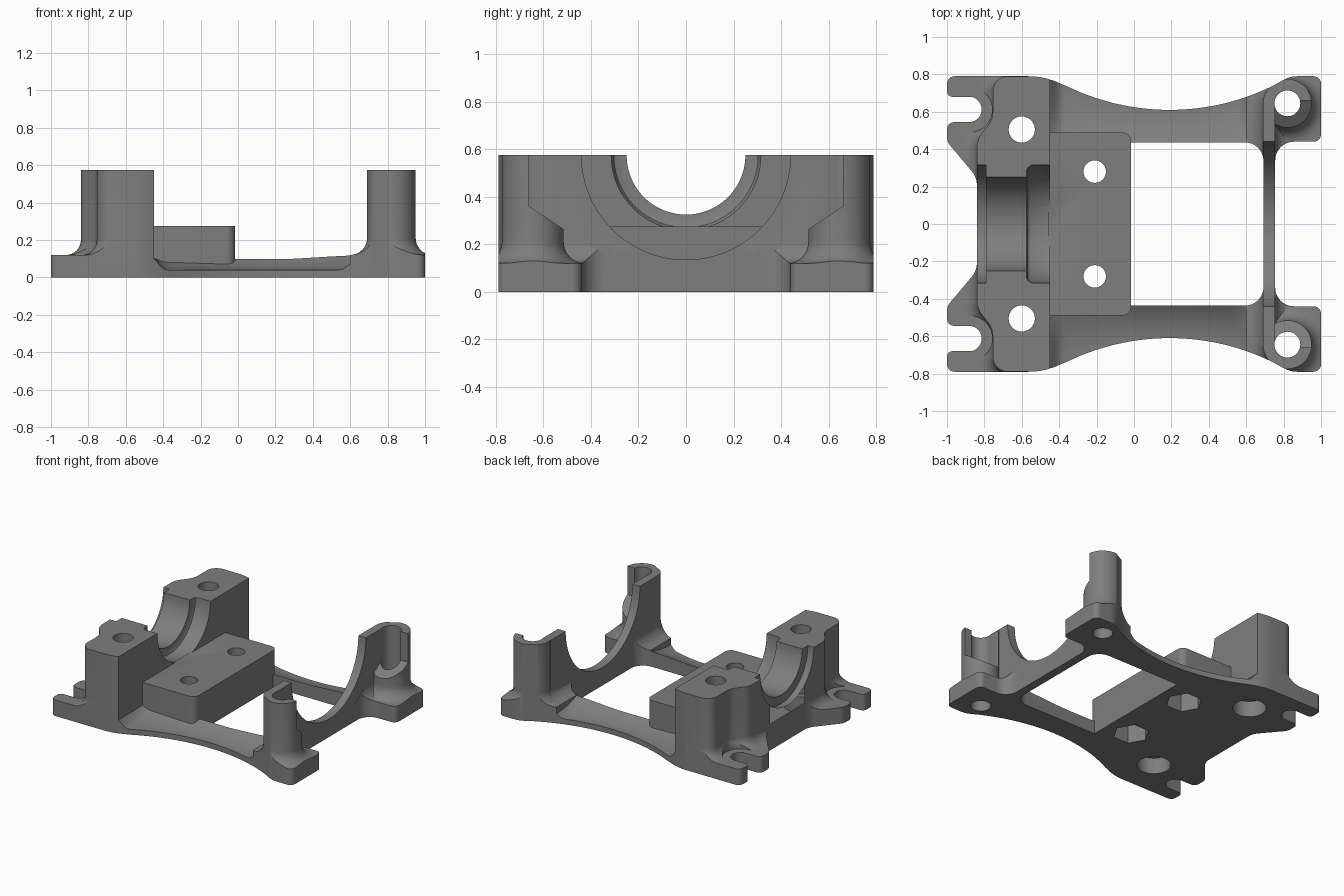
import bpy, bmesh, math
from mathutils import Vector, Matrix

if "Cube" in bpy.data.objects:
    bpy.data.objects.remove(bpy.data.objects["Cube"])

TOP = 0.575      # height of the posts and the saddle
LOW = -0.05      # parts start below the floor and are trimmed flat later


def make(name, rings):
    """Closed solid lofted through rings of equal point count."""
    bm = bmesh.new()
    vs = [[bm.verts.new(p) for p in ring] for ring in rings]
    n = len(rings[0])
    for a, b in zip(vs, vs[1:]):
        for i in range(n):
            j = (i + 1) % n
            bm.faces.new((a[i], a[j], b[j], b[i]))
    bm.faces.new(vs[0][::-1])
    bm.faces.new(vs[-1])
    bmesh.ops.recalc_face_normals(bm, faces=bm.faces)
    me = bpy.data.meshes.new(name)
    bm.to_mesh(me)
    bm.free()
    ob = bpy.data.objects.new(name, me)
    bpy.context.collection.objects.link(ob)
    return ob


def prism(name, poly, z0, z1):
    return make(name, [[(x, y, z) for x, y in poly] for z in (z0, z1)])


def rounded(corners, steps=10):
    """Polygon from (x, y, radius) corners."""
    out = []
    n = len(corners)
    for i, (x, y, r) in enumerate(corners):
        p = Vector((x, y))
        if r == 0:
            out.append((x, y))
            continue
        u = (Vector(corners[i - 1][:2]) - p).normalized()
        v = (Vector(corners[(i + 1) % n][:2]) - p).normalized()
        half = u.angle(v) / 2
        c = p + (u + v).normalized() * (r / math.sin(half))
        t = r / math.tan(half)
        a, b = p + u * t - c, p + v * t - c
        sweep = a.angle_signed(b)          # clockwise positive
        for k in range(steps + 1):
            q = c + Matrix.Rotation(-sweep * k / steps, 2) @ a
            out.append((q.x, q.y))
    return out


def mirrored(half):
    """Close a y > 0 half outline with its mirror image."""
    return half + [(x, -y, r) for x, y, r in reversed(half)]


def circle(x, y, r, n=64, turn=0.0):
    return [(x + r * math.cos(turn + 2 * math.pi * i / n),
             y + r * math.sin(turn + 2 * math.pi * i / n)) for i in range(n)]


def offset(poly, d, xmax):
    area = sum(poly[i - 1][0] * poly[i][1] - poly[i][0] * poly[i - 1][1] for i in range(len(poly)))
    sgn = 1 if area > 0 else -1
    out = []
    for i in range(len(poly)):
        p = Vector(poly[i])
        a = (p - Vector(poly[i - 1])).normalized()
        b = (Vector(poly[(i + 1) % len(poly)]) - p).normalized()
        na, nb = Vector((a.y, -a.x)) * sgn, Vector((b.y, -b.x)) * sgn
        m = (na + nb).normalized()
        q = p + m * (d / max(0.4, m.dot(na)))
        out.append((min(q.x, xmax), q.y))
    return out


def flared(name, poly, z, r, xmax=9):
    """Upright prism with a concave fillet of radius r starting at height z."""
    rings = [[(x, y, LOW) for x, y in offset(poly, r, xmax)]]
    for k in range(9):
        a = k / 8 * math.pi / 2
        rings.append([(x, y, z + r * (1 - math.cos(a)))
                      for x, y in offset(poly, r * (1 - math.sin(a)), xmax)])
    rings.append([(x, y, TOP) for x, y in poly])
    return make(name, rings)


def bore(name, x0, x1, r):
    """Cylinder along x, centred on the top plane."""
    return make(name, [[(x, y, z) for y, z in circle(0, TOP, r, 96)] for x in (x0, x1)])


def rail_edge(x):
    return 0.61 + 1.25 - math.sqrt(1.25 ** 2 - (min(max(x, -0.45), 0.78) - 0.19) ** 2)


def ease(t):
    t = min(max(t, 0), 1)
    return t * t * (3 - 2 * t)


def rail(side):
    rings = []
    for i in range(61):
        x = -0.5 + 1.27 * i / 60
        lift = ease((x - 0.54) / 0.14)
        foot = max(0, 1 - (x + 0.45) / 0.075) if x > -0.45 else 1
        lo = 0.04 + 0.08 * lift + 0.07 * foot ** 2
        hi = max(lo, 0.102 + 0.018 * ease((x - 0.2) / 0.42))
        yo = rail_edge(x)
        sec = [(0.38, LOW), (0.9, LOW), (0.9, lo)]
        for k in range(9):
            t = k / 8
            sec.append((yo + (0.43 - yo) * t, lo + (hi - lo) * t ** 2))
        sec.append((0.38, hi))
        rings.append([(x, side * y, z) for y, z in sec])
    return make("side_rail", rings)


def box(name, x0, x1, y0, y1, z0, z1):
    return prism(name, [(x0, y0), (x1, y0), (x1, y1), (x0, y1)], z0, z1)


# Plan outline of the whole bracket, with slotted feet and waisted sides
arc = [(-0.36 + 1.1 * i / 30, rail_edge(-0.36 + 1.1 * i / 30), 0) for i in range(31)]
outline = rounded(mirrored(
    [(-0.84, 0.25, 0.12), (-1, 0.44, 0.08), (-1, 0.545, 0.04),
     (-0.815, 0.545, 0.066), (-0.815, 0.68, 0.066), (-1, 0.68, 0.03),
     (-1, 0.79, 0.04), (-0.486, 0.79, 0.4)] + arc +
    [(0.835, 0.79, 0.15), (1, 0.79, 0.04), (1, 0.44, 0.04), (0.755, 0.44, 0.1)]))
clip = prism("outline_trim", outline, 0, 1)

# Saddle block and its stepped bearing bores
bracket = box("bearing_bracket", -1.1, -0.45, -0.9, 0.9, LOW, 0.12)
saddle = rounded(mirrored([(-0.84, 0.45, 0.12), (-0.755, 0.56, 0.12),
                           (-0.755, 0.7895, 0.08), (-0.449, 0.7895, 0)]))
saddle_block = flared("saddle_block", saddle, 0.12, 0.08, -0.449)
bores = [
    bore("saddle_bore", -1.1, -0.3, 0.25),
    bore("saddle_step_outer", -1.1, -0.79, 0.315),
    make("saddle_step_inner", [[(x, y, z) for y, z in circle(0, TOP, r, 96)]
                               for x, r in ((-0.575, 0.285), (-0.566, 0.304),
                                            (-0.545, 0.315), (-0.3, 0.315))]),
]

# Other solids: end pads, centre block, cross web, rails, posts
parts = [
    box("end_pads", 0.74, 1.1, -0.9, 0.9, LOW, 0.12),
    prism("centre_block", rounded(mirrored([(-0.46, 0.49, 0), (-0.015, 0.49, 0.05)])), LOW, 0.275),
    flared("cross_web", [(0.69, -0.62), (0.753, -0.62), (0.753, 0.62), (0.69, 0.62)], 0.12, 0.09),
]
for s in (1, -1):
    parts += [rail(s), flared("post", circle(0.82, s * 0.645, 0.13), 0.12, 0.09)]

# Cutters: window, web arch, post pockets, holes
cuts = [
    prism("window", rounded(mirrored([(-0.015, 0.437, 0), (0.692, 0.437, 0.1)])), -0.2, 1),
    bore("web_arch", 0.55, 1.1, 0.44),
]
for s in (1, -1):
    pocket = [(0.66, 0.8), (0.66, 0.36), (0.45, 0.22), (0.3, 0.13), (0.3, 0.8)]
    cuts += [
        make("post_pocket", [[(x, s * y, z) for y, z in pocket] for x in (0.7535, 1.1)]),
        prism("post_hole", circle(0.82, s * 0.645, 0.069), -0.2, 1),
        prism("saddle_hole", circle(-0.6, s * 0.505, 0.07), -0.2, 1),
        prism("saddle_counterbore", circle(-0.6, s * 0.505, 0.115), -0.2, 0.12),
        prism("block_hole", circle(-0.21, s * 0.28, 0.06), -0.2, 1),
        prism("nut_pocket", circle(-0.21, s * 0.28, 0.125, 6), -0.2, 0.15),
        prism("foot_spot_face", circle(-0.88, s * 0.612, 0.122), 0.121, 1),
    ]

# Bore the saddle, merge the rest, trim to the outline, then cut
bpy.context.view_layer.objects.active = bracket
bracket.select_set(True)
steps = ([(saddle_block, 'UNION')] + [(b, 'DIFFERENCE') for b in bores] +
         [(p, 'UNION') for p in parts] + [(clip, 'INTERSECT')] +
         [(c, 'DIFFERENCE') for c in cuts])
for tool, op in steps:
    tool.hide_render = True
    mod = bracket.modifiers.new(op, 'BOOLEAN')
    mod.operation = op
    mod.solver = 'EXACT'
    mod.object = tool
    bpy.ops.object.modifier_apply(modifier=mod.name)
    bpy.data.objects.remove(tool, do_unlink=True)

bpy.ops.object.shade_smooth_by_angle(angle=math.radians(30))

# Dark grey finish
grey = bpy.data.materials.new("dark_grey")
grey.diffuse_color = (0.21, 0.21, 0.21, 1)
grey.use_nodes = True
grey.node_tree.nodes["Principled BSDF"].inputs["Base Color"].default_value = grey.diffuse_color
bracket.data.materials.clear()
bracket.data.materials.append(grey)
